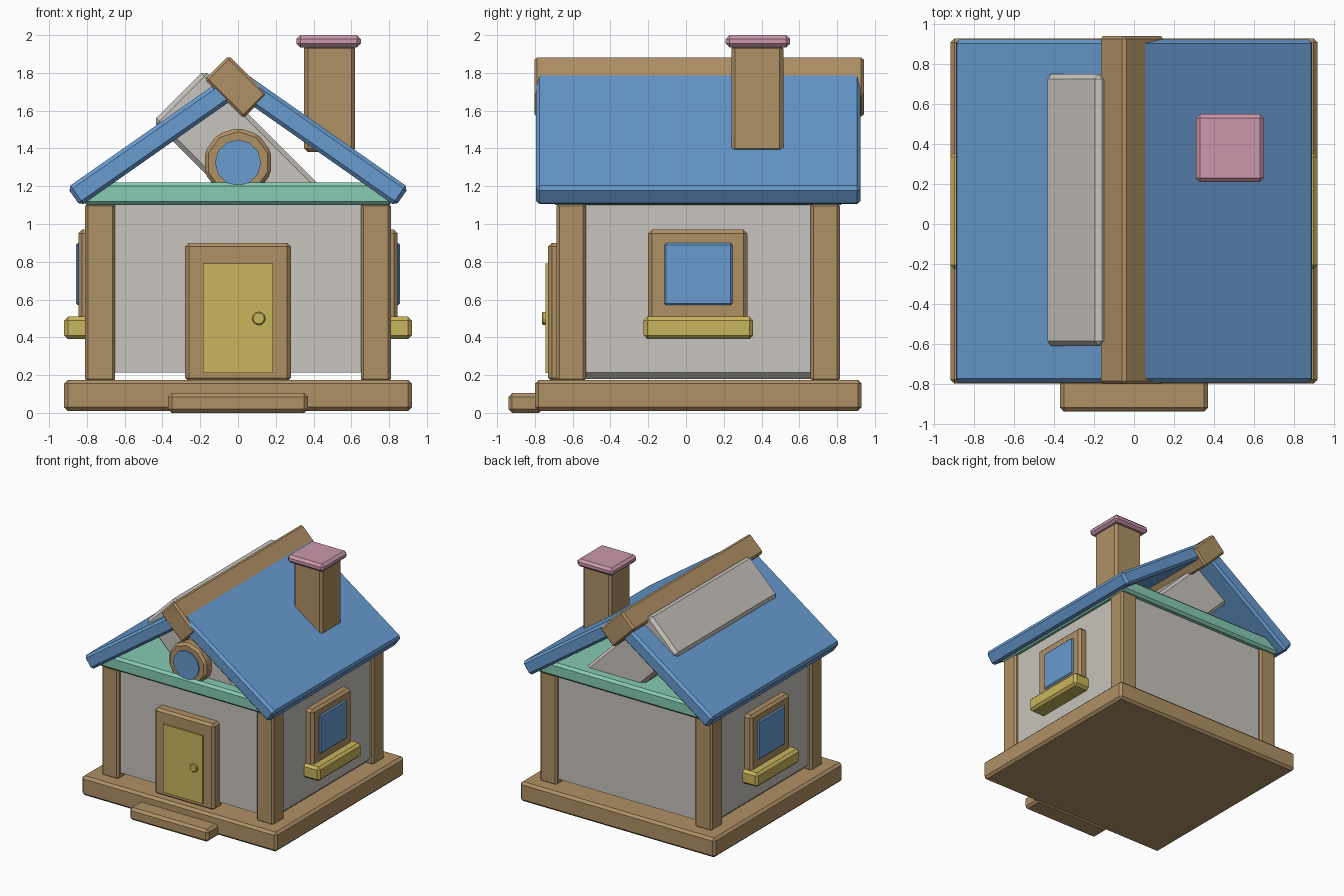
import bpy
from math import radians, sin, cos
from mathutils import Vector

cube = bpy.data.objects.get("Cube")
if cube:
    bpy.data.objects.remove(cube, do_unlink=True)


def make_material(name, rgb):
    mat = bpy.data.materials.new(name)
    mat.use_nodes = True
    colour = (*rgb, 1.0)
    mat.diffuse_color = colour
    bsdf = next(n for n in mat.node_tree.nodes if n.type == 'BSDF_PRINCIPLED')
    bsdf.inputs["Base Color"].default_value = colour
    return mat


WOOD = make_material("wood_brown", (0.434, 0.283, 0.133))
BLUE = make_material("roof_blue", (0.138, 0.328, 0.631))
YELLOW = make_material("door_yellow", (0.584, 0.462, 0.107))
GREEN = make_material("trim_green", (0.238, 0.597, 0.456))
PLASTER = make_material("plaster_grey", (0.578, 0.552, 0.509))
PINK = make_material("cap_pink", (0.597, 0.314, 0.413))


def finish(obj, name, mat, bevel):
    obj.name = name
    obj.data.materials.append(mat)
    if bevel:
        mod = obj.modifiers.new("chamfer", 'BEVEL')
        mod.width = bevel
        mod.segments = 1
    return obj


def block(name, mat, center, size, bevel=0.02, tilt=0):
    """Chamfered box, optionally tilted about the y axis (degrees)."""
    bpy.ops.mesh.primitive_cube_add(size=1, location=center)
    obj = bpy.context.object
    for v in obj.data.vertices:
        v.co = Vector(a * b for a, b in zip(v.co, size))
    obj.rotation_euler.y = radians(tilt)
    return finish(obj, name, mat, bevel)


def span(name, mat, x, y, z, bevel=0.02):
    """Box given by its extents on each axis."""
    axes = (x, y, z)
    return block(name, mat, [(a + b) / 2 for a, b in axes],
                 [b - a for a, b in axes], bevel)


def disc(name, mat, center, radius, depth, sides, bevel=0.0):
    """Prism facing the front."""
    bpy.ops.mesh.primitive_cylinder_add(vertices=sides, radius=radius, depth=depth,
                                        location=center, rotation=(radians(90), 0, 0))
    return finish(bpy.context.object, name, mat, bevel)


# Floor and step
span("base", WOOD, (-0.92, 0.92), (-0.8, 0.93), (0.01, 0.175))
span("step", WOOD, (-0.37, 0.37), (-0.94, -0.76), (0, 0.105))

# Wall panels
span("front_wall", PLASTER, (-0.75, 0.75), (-0.65, -0.58), (0.215, 1.14), 0)
span("back_wall", PLASTER, (-0.75, 0.75), (0.72, 0.79), (0.215, 1.14), 0)

# Parts found on both sides
for side, s in (("left", 1), ("right", -1)):
    def mirrored(name, mat, x, y, z, bevel=0.02):
        return span(side + "_" + name, mat, sorted((s * x[0], s * x[1])), y, z, bevel)

    mirrored("wall", PLASTER, (0.68, 0.78), (-0.6, 0.74), (0.18, 1.14), 0.035)
    mirrored("front_post", WOOD, (0.65, 0.81), (-0.685, -0.53), (0.165, 1.11), 0.015)
    mirrored("back_post", WOOD, (0.65, 0.81), (0.66, 0.815), (0.165, 1.11), 0.015)
    mirrored("window_frame", WOOD, (0.74, 0.845), (-0.2, 0.325), (0.49, 0.97))
    mirrored("window_pane", BLUE, (0.78, 0.857), (-0.115, 0.245), (0.57, 0.9), 0.01)
    mirrored("window_sill", YELLOW, (0.76, 0.92), (-0.225, 0.355), (0.39, 0.51))

    # Roof slab hangs from its top surface, running from eave to ridge
    angle, length, thick = radians(35), 1.1, 0.12
    normal = Vector((s * sin(angle), 0, cos(angle)))
    center = Vector((s * 0.453, 0.065, 1.508)) - normal * thick / 2
    block(side + "_roof", BLUE, center, (length, 1.72, thick), 0.02, s * 35)

# Eave slab, slanted attic block and ridge beam
span("eave_slab", GREEN, (-0.82, 0.82), (-0.71, 0.84), (1.1, 1.22))
block("attic", PLASTER, (0, 0.07, 1.365), (0.89, 1.36, 0.385), 0.025, 45)
block("ridge_beam", WOOD, (-0.01, 0.07, 1.725), (0.29, 1.745, 0.18), 0.015, 45)

# Chimney
span("chimney", WOOD, (0.35, 0.62), (0.24, 0.515), (1.38, 1.95))
span("chimney_cap", PINK, (0.31, 0.65), (0.21, 0.55), (1.935, 2.0))

# Door
span("door_frame", WOOD, (-0.28, 0.28), (-0.73, -0.6), (0.165, 0.9))
span("door", YELLOW, (-0.185, 0.185), (-0.745, -0.68), (0.21, 0.79), 0)
disc("door_knob", YELLOW, (0.11, -0.75, 0.5), 0.035, 0.025, 12, 0.006)

# Round gable window
disc("round_frame", WOOD, (0, -0.64, 1.325), 0.185, 0.1, 10, 0.02)
disc("round_pane", BLUE, (0, -0.66, 1.325), 0.122, 0.08, 12)
